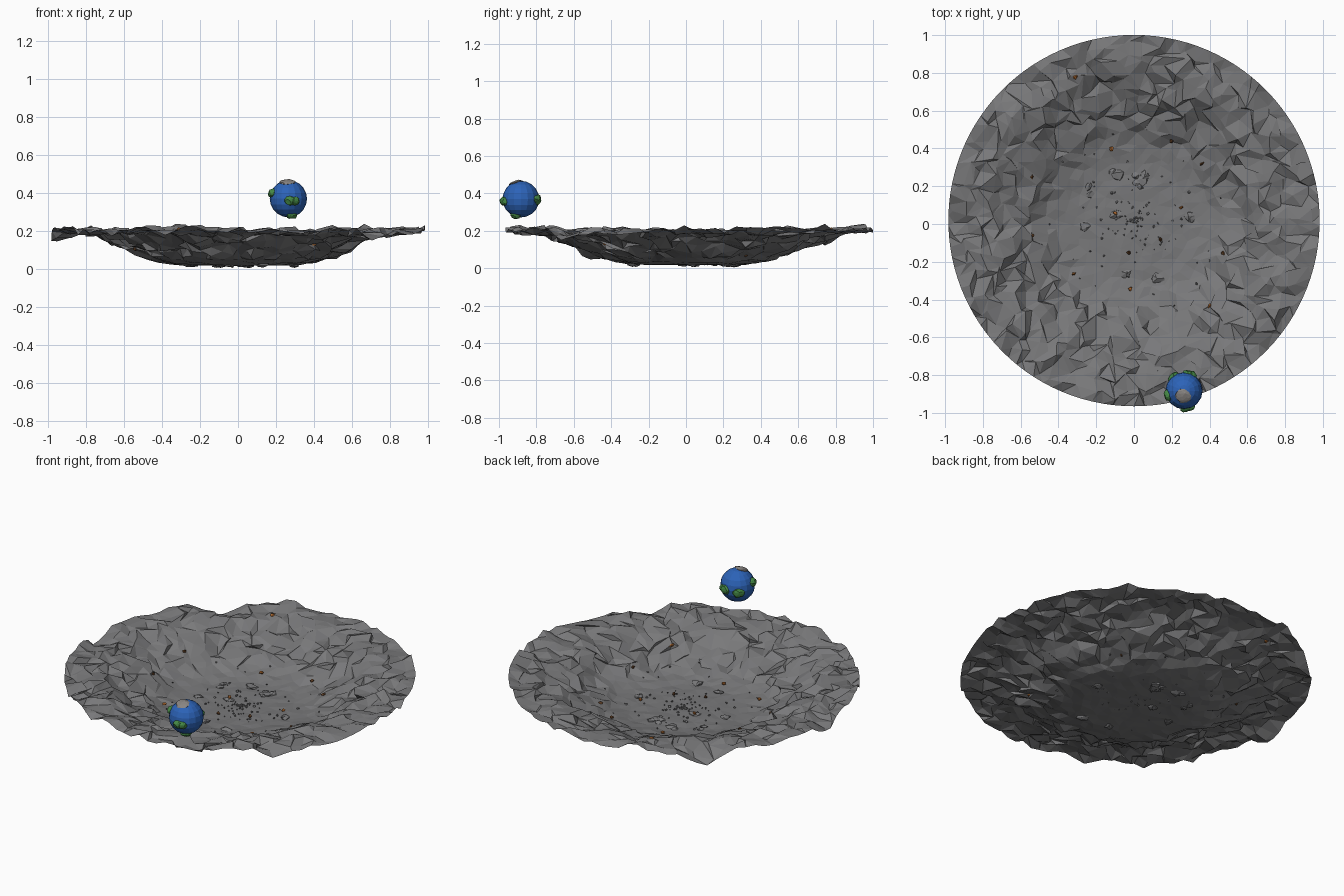
import bpy, bmesh, math, random
from mathutils import Vector, Matrix, noise
from mathutils.geometry import delaunay_2d_cdt

random.seed(7)
if "Cube" in bpy.data.objects:
    bpy.data.objects.remove(bpy.data.objects["Cube"])

CENTRE = Vector((0, 0.018, 0))
RADIUS = 0.983
GLOBE = Vector((0.265, -0.883, 0.369))
GLOBE_R = 0.098


def material(name, rgb):
    mat = bpy.data.materials.new(name)
    mat.use_nodes = True
    mat.diffuse_color = (*rgb, 1)
    mat.node_tree.nodes["Principled BSDF"].inputs["Base Color"].default_value = (*rgb, 1)
    return mat


ROCK = material("grey rock", (0.19, 0.19, 0.195))
STONE = material("dark stone", (0.13, 0.13, 0.135))
BROWN = material("burnt brown", (0.13, 0.055, 0.02))
ORANGE = material("ember orange", (0.45, 0.15, 0.03))
BLUE = material("ocean blue", (0.025, 0.125, 0.48))
GREEN = material("land green", (0.06, 0.25, 0.06))
ICE = material("polar grey", (0.25, 0.235, 0.225))


def finish(bm, name, mat):
    mesh = bpy.data.meshes.new(name)
    bm.to_mesh(mesh)
    bm.free()
    mesh.materials.append(mat)
    obj = bpy.data.objects.new(name, mesh)
    bpy.context.collection.objects.link(obj)
    return obj


def height(r):
    """Bowl profile: flat floor, sloping wall, level rim."""
    pts = [(0, .018), (.32, .02), (.42, .038), (.5, .068), (.6, .115), (.7, .163), (.8, .193), (1.1, .202)]
    for (r0, z0), (r1, z1) in zip(pts, pts[1:]):
        if r <= r1:
            return z0 + (z1 - z0) * (r - r0) / (r1 - r0)
    return pts[-1][1]


def jitter(amount):
    return random.uniform(-amount, amount)


def crater():
    # rings of scattered points, triangulated, then roughened outside the floor
    flat = [Vector((0, 0))]
    rings = 19
    for i in range(1, rings + 1):
        r = RADIUS * i / rings
        count = max(6, round(math.tau * r / 0.056))
        rim = i == rings
        for k in range(count):
            a = math.tau * (k + (i % 2) / 2) / count
            rr = r if rim else r + jitter(0.014)
            a += 0 if rim else jitter(0.014) / r
            flat.append(Vector((rr * math.cos(a), rr * math.sin(a))))
    coords, _, faces, *_ = delaunay_2d_cdt(flat, [], [], 0, 1e-5)
    # dips (-) and crests (+) along the rim: angle, height, angular width
    waves = ((180, -.055, 5), (130, -.06, 7), (-42, -.05, 5), (148, .025, 8), (108, .025, 8),
             (0, .02, 8), (-58, .015, 6), (165, .015, 6))
    bm = bmesh.new()
    verts = []
    for p in coords:
        r, a = p.length, math.degrees(math.atan2(p.y, p.x))
        rough = min(1, max(0, (r - 0.34) / 0.2))
        z = height(r) + rough * (0.03 * noise.noise(Vector((p.x, p.y, 3)) * 5) + jitter(0.018))
        z += jitter(0.003)
        for middle, rise, width in waves:
            off = abs((a - middle + 180) % 360 - 180)
            z += rise * math.exp(-(off / width) ** 2) * max(0, (r - 0.83) / 0.15)
        slide = 0 if r > RADIUS - 0.01 else 0.028 * rough
        verts.append(bm.verts.new((p.x + jitter(slide), p.y + jitter(slide), max(z, 0.008))))
    for f in faces:
        bm.faces.new([verts[i] for i in f])
    bmesh.ops.translate(bm, verts=bm.verts, vec=CENTRE)
    finish(bm, "crater", ROCK)


def add_rock(bm, x, y, size, flatten=0.8, lift=0.0):
    """One irregular stone resting on the bowl."""
    z = height(Vector((x, y)).length) + lift
    place = (Matrix.Translation(CENTRE + Vector((x, y, z)))
             @ Matrix.Rotation(random.uniform(0, math.tau), 4, 'Z')
             @ Matrix.Diagonal((1, random.uniform(.6, 1), flatten, 1)))
    new = bmesh.ops.create_icosphere(bm, subdivisions=1, radius=size, matrix=place)
    for v in new["verts"]:
        v.co += Vector((jitter(1), jitter(1), jitter(flatten))) * size * 0.3


def floor_rocks():
    # broken, low slabs breaking through the crater floor
    bm = bmesh.new()
    for x, y in ((-.1, .25), (.03, .2), (.08, .23), (-.25, -.02), (.31, .03), (.11, -.3),
                 (-.05, -.28), (.02, .22), (-.24, .16), (-.09, .04)):
        for _ in range(2):
            add_rock(bm, x + jitter(.025), y + jitter(.025), random.uniform(.022, .036), .45)
    finish(bm, "floor_rocks", ROCK)


def pebbles():
    # loose stones, denser towards the middle
    for name, mat, count, size in (("grey_pebbles", ROCK, 80, .009), ("dark_pebbles", STONE, 45, .006)):
        bm = bmesh.new()
        for _ in range(count):
            r, a = 0.5 * random.random() ** 1.6, random.uniform(0, math.tau)
            add_rock(bm, r * math.cos(a), r * math.sin(a), random.uniform(.003, size), lift=.004)
        finish(bm, name, mat)


def embers():
    spots = [(-.31, .76), (.36, .3), (-.1, .04), (.2, .42), (.25, .07), (-.54, -.08),
             (-.32, -.28), (-.03, -.17), (-.02, -.36), (.14, -.1), (-.12, .38), (-.54, .23),
             (.4, -.45), (.47, -.17)]
    for name, mat, part in (("orange_embers", ORANGE, spots[::2]), ("burnt_stones", BROWN, spots[1::2])):
        bm = bmesh.new()
        for x, y in part:
            add_rock(bm, x, y, .012, lift=.014)
        finish(bm, name, mat)


def globe():
    bm = bmesh.new()
    bmesh.ops.create_uvsphere(bm, u_segments=16, v_segments=10, radius=GLOBE_R,
                              matrix=Matrix.Translation(GLOBE))
    finish(bm, "globe", BLUE)


def patch(name, direction, size, thick, mat):
    """Lumpy low-poly blob lying on the globe's surface."""
    d = Vector(direction).normalized()
    bm = bmesh.new()
    bmesh.ops.create_icosphere(bm, subdivisions=2, radius=1)
    for v in bm.verts:
        v.co *= 1 + jitter(0.13)
    bm.transform(Matrix.Translation(GLOBE + d * GLOBE_R * 0.94)
                 @ d.to_track_quat('Z', 'Y').to_matrix().to_4x4()
                 @ Matrix.Diagonal((size, size * 0.85, thick, 1)))
    finish(bm, name, mat)


crater()
floor_rocks()
pebbles()
embers()
globe()
# land masses as (direction from the globe's centre, size)
lands = [((.008, -.1, -.01), .03), ((.035, -.09, -.01), .028), ((-.09, -.025, .03), .03),
         ((.02, -.03, -.09), .032), ((-.055, .075, -.01), .034), ((.025, .095, -.005), .032),
         ((.045, .085, 0), .024)]
for i, (d, size) in enumerate(lands):
    patch(f"land_{i + 1}", d, size, .022, GREEN)
patch("polar_cap", (-.008, -.03, .095), .044, .011, ICE)
